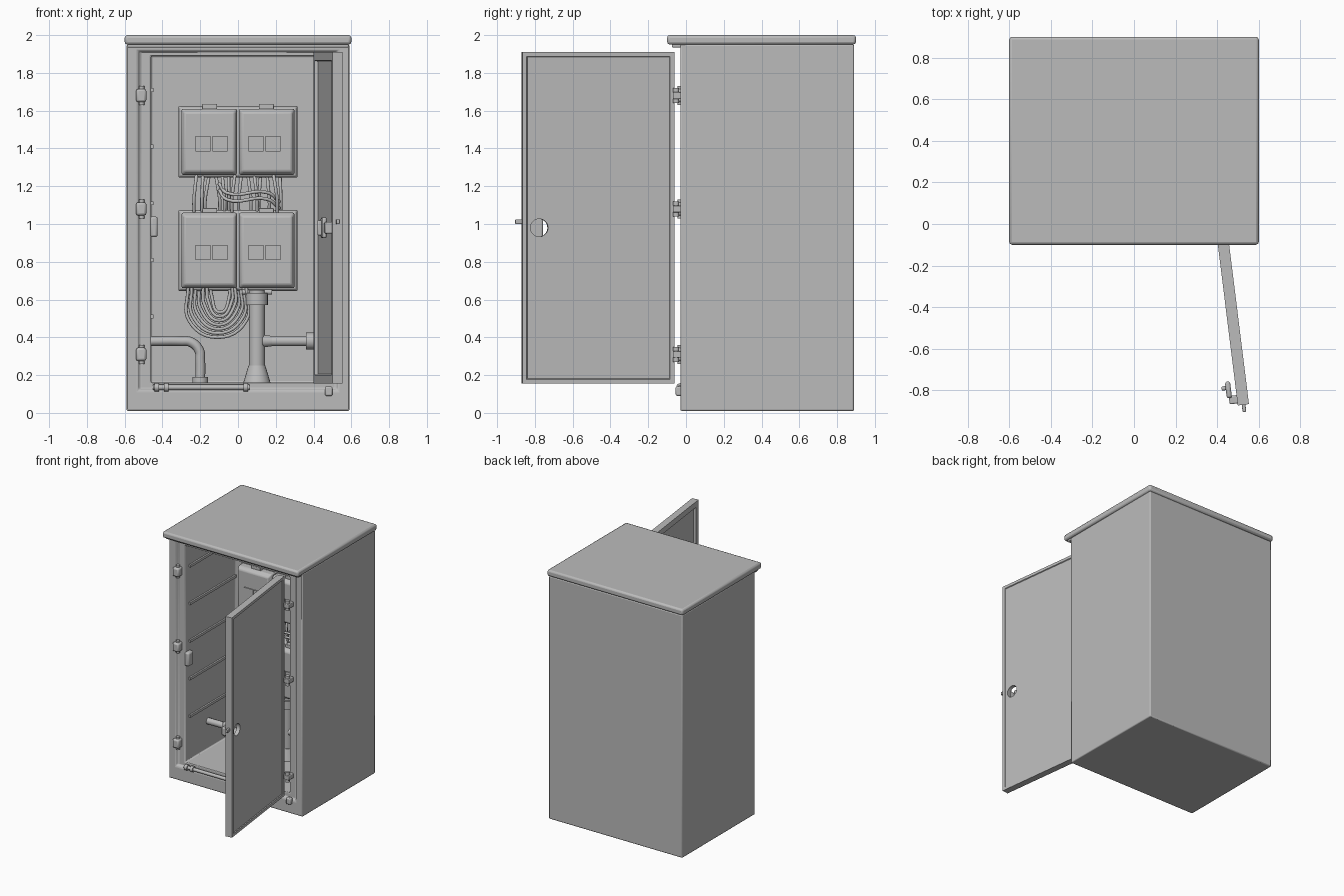
import bpy, bmesh, math, random
from mathutils import Matrix, Vector

old = bpy.data.objects.get("Cube")
if old:
    bpy.data.objects.remove(old, do_unlink=True)
random.seed(4)

grey = bpy.data.materials.new("plain grey")
grey.use_nodes = True
grey.diffuse_color = (0.5, 0.5, 0.5, 1)
grey.node_tree.nodes["Principled BSDF"].inputs["Base Color"].default_value = (0.5, 0.5, 0.5, 1)


def finish(name, bm, bevel=0):
    bmesh.ops.recalc_face_normals(bm, faces=bm.faces)
    mesh = bpy.data.meshes.new(name)
    bm.to_mesh(mesh)
    bm.free()
    mesh.materials.append(grey)
    ob = bpy.data.objects.new(name, mesh)
    bpy.context.collection.objects.link(ob)
    if bevel:
        mod = ob.modifiers.new("soft edges", "BEVEL")
        mod.width, mod.segments, mod.limit_method = bevel, 2, "ANGLE"
    bpy.ops.object.select_all(action="DESELECT")
    ob.select_set(True)
    bpy.context.view_layer.objects.active = ob
    bpy.ops.object.shade_smooth_by_angle(angle=math.radians(35))
    return ob


def rings(name, rects, bevel=0):
    """Closed solid lofted through upright rectangles (x0, x1, z0, z1, y)."""
    bm = bmesh.new()
    loops = [[bm.verts.new(p) for p in ((a, y, c), (b, y, c), (b, y, d), (a, y, d))]
             for a, b, c, d, y in rects]
    for p, q in zip(loops, loops[1:]):
        for i in range(4):
            j = (i + 1) % 4
            bm.faces.new((p[i], p[j], q[j], q[i]))
    bm.faces.new(loops[0])
    bm.faces.new(loops[-1])
    return finish(name, bm, bevel)


def box(name, x, y, z, bevel=0):
    return rings(name, [(*x, *z, y[0]), (*x, *z, y[1])], bevel)


def cone(name, start, end, r1, r2=None, sides=20):
    start, end = Vector(start), Vector(end)
    axis = end - start
    turn = axis.to_track_quat("Z", "Y").to_matrix().to_4x4()
    bm = bmesh.new()
    bmesh.ops.create_cone(bm, cap_ends=True, segments=sides, radius1=r1,
                          radius2=r1 if r2 is None else r2, depth=axis.length,
                          matrix=Matrix.Translation((start + end) / 2) @ turn)
    return finish(name, bm)


def tube(name, points, radius, smooth=True):
    curve = bpy.data.curves.new(name, "CURVE")
    curve.dimensions = "3D"
    curve.bevel_depth, curve.bevel_resolution, curve.resolution_u = radius, 2, 6
    curve.use_fill_caps = True
    spline = curve.splines.new("BEZIER")
    spline.bezier_points.add(len(points) - 1)
    for bp, p in zip(spline.bezier_points, points):
        bp.co = p
        bp.handle_left_type = bp.handle_right_type = "AUTO" if smooth else "VECTOR"
    curve.materials.append(grey)
    ob = bpy.data.objects.new(name, curve)
    bpy.context.collection.objects.link(ob)
    bpy.ops.object.select_all(action="DESELECT")
    ob.select_set(True)
    bpy.context.view_layer.objects.active = ob
    bpy.ops.object.convert(target="MESH")
    return bpy.context.object


# Hollow cabinet with a stepped door frame, and its overhanging roof
BACK = 0.62
rings("cabinet_body", [
    (-.59, .59, .01, 1.95, .89), (-.59, .59, .01, 1.95, -.03),
    (-.53, .53, .12, 1.92, -.03), (-.52, .52, .13, 1.91, -.01),
    (-.46, .46, .16, 1.89, -.01), (-.46, .46, .16, 1.89, BACK)], 0.008)
box("roof", (-.6, .6), (-.1, .9), (1.95, 2), 0.014)
box("roof_drip_edge", (-.585, .585), (-.075, .0), (1.935, 1.955), 0.005)

# Ribs along both inner walls
for side in (-1, 1):
    for i in range(5):
        z = .5 + .3 * i
        box("wall_rib", sorted((side * .462, side * .447)), (.04, BACK), (z, z + .02))

# Catches, hinges and sill rod around the opening
for z in (.31, 1.08, 1.68):
    box("catch", (-.54, -.485), (-.06, 0), (z - .035, z + .035), .012)
    cone("catch_pin", (-.51, -.03, z - .05), (-.51, -.03, z + .05), .014)
    cone("hinge_barrel", (.475, -.052, z - .04), (.475, -.052, z + .04), .016)
    box("hinge_leaf", (.43, .5), (-.07, -.008), (z - .018, z + .018), .004)
box("strike_plate", (-.465, -.425), (-.015, .05), (.93, 1.04), .012)
box("lower_stop", (.46, .5), (-.055, -.02), (.09, .14), .008)
tube("sill_rod", [(-.45, -.03, .135), (.06, -.03, .135)], .014, False)
for x in (-.43, -.38, .04):
    cone("rod_collar", (x - .012, -.03, .135), (x + .012, -.03, .135), .022)

# Open door, drawn flat and then swung on its hinge
L = 0.81
door = [rings("door", [
    (.045, L - .045, .205, 1.86, -.008), (.04, L - .04, .2, 1.865, -.027),
    (0, L, .155, 1.91, -.027), (0, L, .155, 1.91, .027),
    (.022, L - .022, .177, 1.888, .027), (.026, L - .026, .181, 1.884, .021)])]
cutter = cone("handle_cutter", (L - .09, -.1, .98), (L - .09, .1, .98), .047, sides=24)
hole = door[0].modifiers.new("handle opening", "BOOLEAN")
hole.operation, hole.object, hole.solver = "DIFFERENCE", cutter, "EXACT"
bpy.context.view_layer.objects.active = door[0]
bpy.ops.object.modifier_apply(modifier=hole.name)
bpy.data.objects.remove(cutter, do_unlink=True)
door += [
    box("door_latch", (L - .12, L - .04), (-.075, -.05), (.925, 1.035), .01),
    box("latch_arm", (L - .05, L - .01), (-.065, -.02), (.95, 1.01), .006),
    box("latch_lever", (L - .1, L - .08), (-.095, -.07), (.94, 1.02), .006),
    box("latch_bolt", (L - .01, L + .035), (-.008, .01), (1.0, 1.025), .004),
]
swing = Matrix.Translation((.426, -.065, 0)) @ Matrix.Rotation(math.atan2(-.805, .1), 4, "Z")
for part in door:
    part.matrix_world = swing

# Two equipment boxes, each with a pair of covers and small windows
for low, high in ((.645, 1.075), (1.245, 1.625)):
    rings("equipment_tray", [(-.315, .315, low, high, BACK + .01),
                             (-.315, .315, low, high, .5),
                             (-.305, .305, low + .01, high - .01, .48)], .006)
    mid = (low + high) / 2 - .01
    for side in (-1, 1):
        a, b = sorted((side * .006, side * .298))
        rings("equipment_cover", [
            (a, b, low + .015, high - .015, .49),
            (a, b, low + .015, high - .015, .43),
            (a + .015, b - .015, low + .035, high - .035, .405)], .008)
        for dx in (-.045, .045):
            x = side * .14 + dx
            box("cover_window", (x - .04, x + .04), (.397, .407), (mid - .04, mid + .04))
        box("cover_clip", (side * .15 - .04, side * .15 + .04), (.44, .48),
            (high - .018, high + .01), .004)

# Cables between the boxes and hanging loops below them
for i in range(14):
    x = -.22 + .034 * i
    shift = random.uniform(-.025, .025)
    y = random.uniform(.48, .56)
    tube("link_cable", [(x, y, 1.26), (x + shift / 2, y - .02, 1.2),
                        (x + shift, y - .02, 1.13), (x + shift, y, 1.06)], .009)
for z in (1.13, 1.165):
    tube("cross_cable", [(-.1, .5, z + .05), (-.06, .46, z), (.16, .46, z), (.22, .5, z - .05)], .009)
for i in range(7):
    x0, x1 = -.265 + .02 * i, .045 - .015 * i
    mid, bottom = (x0 + x1) / 2, .4 + .022 * i
    y = .47 + .012 * (i % 4)
    tube("loop_cable", [(x0, y, .66), (x0 + .005, y, bottom + .09), (mid, y - .02, bottom),
                        (x1, y, bottom + .09), (x1, y, .66)], .009)

# Conduits
Y = 0.48
cone("main_conduit", (.1, Y, .16), (.1, Y, .65), .042)
cone("conduit_foot", (.1, Y, .16), (.1, Y, .25), .072, .045)
cone("conduit_collar", (.1, Y, .57), (.1, Y, .635), .058)
cone("conduit_clamp", (.02, Y, .64), (.18, Y, .64), .014)
cone("side_conduit", (.1, Y, .38), (.46, Y, .38), .027)
cone("side_joint", (.13, Y, .38), (.18, Y, .38), .034, .027)
cone("side_flange", (.36, Y, .38), (.4, Y, .38), .045)
y = .28
tube("elbow_conduit", [(-.46, y, .38), (-.3, y, .38), (-.25, y, .375), (-.205, y, .33),
                       (-.2, y, .28), (-.2, y, .16)], .026)
cone("elbow_foot", (-.2, y, .16), (-.2, y, .19), .042)
